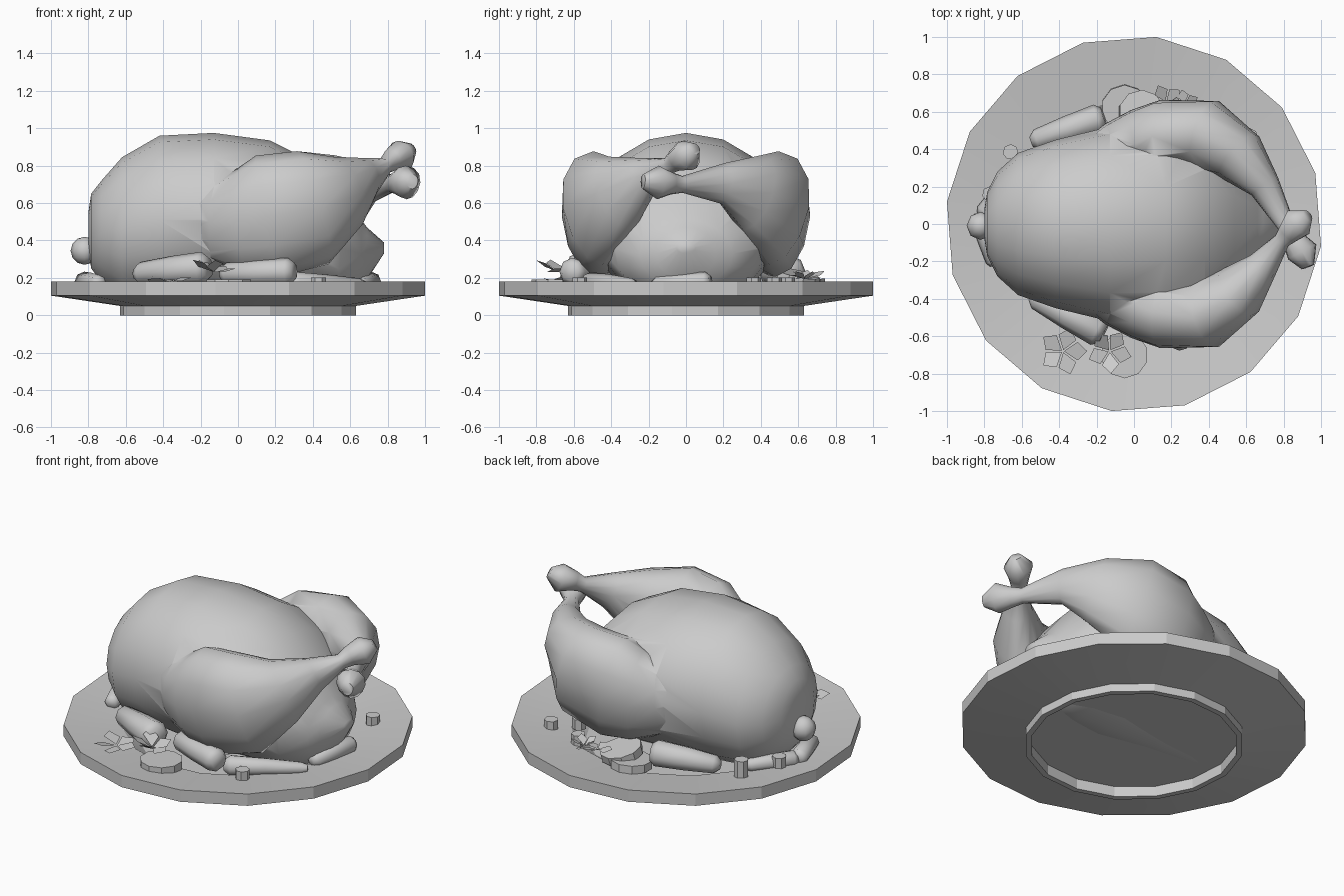
import bpy, bmesh, math, random
from mathutils import Vector, Matrix

if "Cube" in bpy.data.objects:
    bpy.data.objects.remove(bpy.data.objects["Cube"])

random.seed(4)


def smooth(ob, angle):
    bpy.ops.object.select_all(action='DESELECT')
    ob.select_set(True)
    bpy.context.view_layer.objects.active = ob
    bpy.ops.object.shade_smooth_by_angle(angle=math.radians(angle))


def finish(name, bm, angle=50):
    bmesh.ops.recalc_face_normals(bm, faces=bm.faces)
    me = bpy.data.meshes.new(name)
    bm.to_mesh(me)
    bm.free()
    ob = bpy.data.objects.new(name, me)
    bpy.context.collection.objects.link(ob)
    smooth(ob, angle)
    return ob


def loft(name, rings, n=10, angle=60, upright=False, egg=0.0):
    """Skin over rings (x, y, z, side radius, up radius); egg narrows the bottom."""
    bm = bmesh.new()
    pts = [Vector(r[:3]) for r in rings]
    loops = []
    for i, r in enumerate(rings):
        t = pts[min(i + 1, len(pts) - 1)] - pts[max(i - 1, 0)]
        if upright:
            t.z = 0
        t.normalize()
        side = t.cross(Vector((0, 0, 1))).normalized()
        up = side.cross(t)
        loop = []
        for k in range(n):
            a = math.tau * k / n + math.pi / 2
            w = r[3] * math.cos(a) * (1 + egg * math.sin(a))
            loop.append(bm.verts.new(pts[i] + side * w + up * r[4] * math.sin(a)))
        loops.append(loop)
    for a, b in zip(loops, loops[1:]):
        for k in range(n):
            bm.faces.new((a[k], a[(k + 1) % n], b[(k + 1) % n], b[k]))
    bm.faces.new(loops[0])
    bm.faces.new(loops[-1])
    return finish(name, bm, angle)


def disc(name, loc, radius, height, sides, tilt=(0, 0)):
    bm = bmesh.new()
    m = (Matrix.Translation(loc) @ Matrix.Rotation(tilt[0], 4, 'X')
         @ Matrix.Rotation(tilt[1], 4, 'Y'))
    bmesh.ops.create_cone(bm, cap_ends=True, segments=sides, radius1=radius,
                          radius2=radius, depth=height, matrix=m)
    return finish(name, bm, 35)


# serving plate: 16-sided revolved dish with a sunken well and hollow foot ring
profile = [(0.58, 0.08), (0.66, 0.135), (1.007, 0.18), (1.007, 0.105), (0.635, 0.05),
           (0.635, 0), (0.60, 0), (0.60, 0.065)]
bm = bmesh.new()
N = 16
cols = [[bm.verts.new((r * math.cos(a), r * math.sin(a), z)) for r, z in profile]
        for a in (math.radians(15.7) + math.tau * k / N for k in range(N))]
for k in range(N):
    a, b = cols[k], cols[(k + 1) % N]
    for j in range(len(profile) - 1):
        bm.faces.new((a[j], b[j], b[j + 1], a[j + 1]))
bm.faces.new([c[0] for c in cols])
bm.faces.new([c[-1] for c in cols])
finish("serving_plate", bm, 20)

# roast bird body with tail
bird = loft("roast_bird", [
    (-0.80, 0, 0.45, 0.08, 0.10), (-0.785, 0, 0.45, 0.17, 0.20),
    (-0.73, 0, 0.45, 0.28, 0.27), (-0.62, 0, 0.46, 0.38, 0.385),
    (-0.42, 0, 0.51, 0.45, 0.45), (-0.13, 0, 0.515, 0.52, 0.46),
    (0.17, 0, 0.49, 0.52, 0.445), (0.38, 0, 0.44, 0.47, 0.39),
    (0.54, 0, 0.36, 0.39, 0.30), (0.66, 0, 0.33, 0.25, 0.18),
    (0.69, 0, 0.33, 0.16, 0.14), (0.78, 0, 0.36, 0.05, 0.03)], n=16, upright=True)

# crossed drumsticks: shared mirrored thigh, separate shank ends, fused to the body
thigh = [(-0.30, -0.35, 0.52, 0.06, 0.12), (-0.12, -0.40, 0.50, 0.14, 0.22),
         (0.03, -0.435, 0.50, 0.18, 0.29), (0.16, -0.475, 0.53, 0.19, 0.33),
         (0.40, -0.47, 0.575, 0.195, 0.315), (0.57, -0.355, 0.655, 0.15, 0.21)]
shanks = {-1: [(0.69, -0.22, 0.74, 0.085, 0.11), (0.79, -0.09, 0.80, 0.045, 0.045),
               (0.825, -0.05, 0.83, 0.06, 0.06), (0.88, 0.01, 0.855, 0.085, 0.085),
               (0.93, 0.045, 0.89, 0.035, 0.035)],
          1: [(0.70, 0.20, 0.705, 0.085, 0.11), (0.82, -0.02, 0.70, 0.045, 0.045),
              (0.85, -0.08, 0.705, 0.06, 0.06), (0.90, -0.15, 0.71, 0.085, 0.09),
              (0.93, -0.23, 0.715, 0.035, 0.04)]}
for s in (-1, 1):
    leg = loft("drumstick", [(x, -s * y, z, a, b) for x, y, z, a, b in thigh]
               + shanks[s], n=12, egg=0.14)
    mod = bird.modifiers.new("fuse", 'BOOLEAN')
    mod.operation, mod.object, mod.solver = 'UNION', leg, 'EXACT'
    bpy.context.view_layer.objects.active = bird
    bpy.ops.object.modifier_move_to_index(modifier=mod.name, index=0)
    bpy.ops.object.modifier_apply(modifier=mod.name)
    bpy.data.objects.remove(leg)
smooth(bird, 75)

# tapered root vegetables tucked around the bird: start, end, start/end radius
roots = [((-0.55, -0.38, 0.22), (-0.16, -0.585, 0.255), 0.06, 0.09),
         ((-0.55, 0.44, 0.21), (-0.16, 0.57, 0.24), 0.055, 0.085),
         ((-0.09, -0.47, 0.22), (0.30, -0.62, 0.235), 0.06, 0.075),
         ((0.27, -0.53, 0.17), (0.68, -0.27, 0.16), 0.065, 0.035),
         ((0.64, -0.18, 0.16), (0.72, 0.13, 0.18), 0.05, 0.055),
         ((-0.62, 0.29, 0.17), (-0.81, 0.04, 0.17), 0.04, 0.055),
         ((-0.83, 0.06, 0.18), (-0.74, -0.22, 0.17), 0.055, 0.045)]
for i, (p, q, r0, r1) in enumerate(roots):
    p, q = Vector(p), Vector(q)
    rings = []
    for t, f in ((0, 0.5), (0.08, 1), (0.5, 1.05), (0.92, 1), (1, 0.65)):
        r = (r0 + (r1 - r0) * t) * f
        rings.append((*p.lerp(q, t), r, r))
    loft("root_vegetable_%d" % (i + 1), rings, n=8)

# round vegetable slices
for i, (loc, tilt) in enumerate([((-0.05, -0.70, 0.165), (0, 0)),
                                 ((-0.05, 0.62, 0.165), (0.05, 0)),
                                 ((0.04, 0.59, 0.20), (-0.2, 0.15))]):
    disc("vegetable_slice_%d" % (i + 1), loc, 0.125, 0.05, 10, tilt)

# small diced pieces
for i, (x, y, z) in enumerate([(0.43, -0.57, 0.17), (0.50, 0.36, 0.17),
                               (0.62, 0.47, 0.17), (0.38, 0.54, 0.17),
                               (-0.66, 0.385, 0.16), (-0.66, 0.385, 0.225),
                               (-0.77, 0.16, 0.19)]):
    disc("diced_piece_%d" % (i + 1), (x, y, z), 0.042, 0.065, 7)

# sprout resting against the breast
bm = bmesh.new()
bmesh.ops.create_uvsphere(bm, u_segments=8, v_segments=6, radius=0.075,
                          matrix=Matrix.Translation((-0.82, -0.01, 0.345)))
finish("sprout", bm)

# herb sprigs: flat diamond leaves fanned round a centre
for i, (cx, cy, cz, size) in enumerate([(-0.38, -0.68, 0.18, 0.13), (-0.13, -0.68, 0.23, 0.12),
                                        (0.17, 0.65, 0.20, 0.10), (0.27, 0.64, 0.19, 0.08)]):
    bm = bmesh.new()
    for k in range(5):
        a = math.tau * k / 5 + i
        u = Vector((math.cos(a), math.sin(a), random.uniform(0, 0.7)))
        w = Vector((-math.sin(a), math.cos(a), 0.2)) * 0.38
        c = Vector((cx, cy, cz))
        bm.faces.new([bm.verts.new(c + d * size) for d in
                      (u * 0.05, u * 0.6 + w, u, u * 0.6 - w)])
    finish("herb_sprig_%d" % (i + 1), bm)
